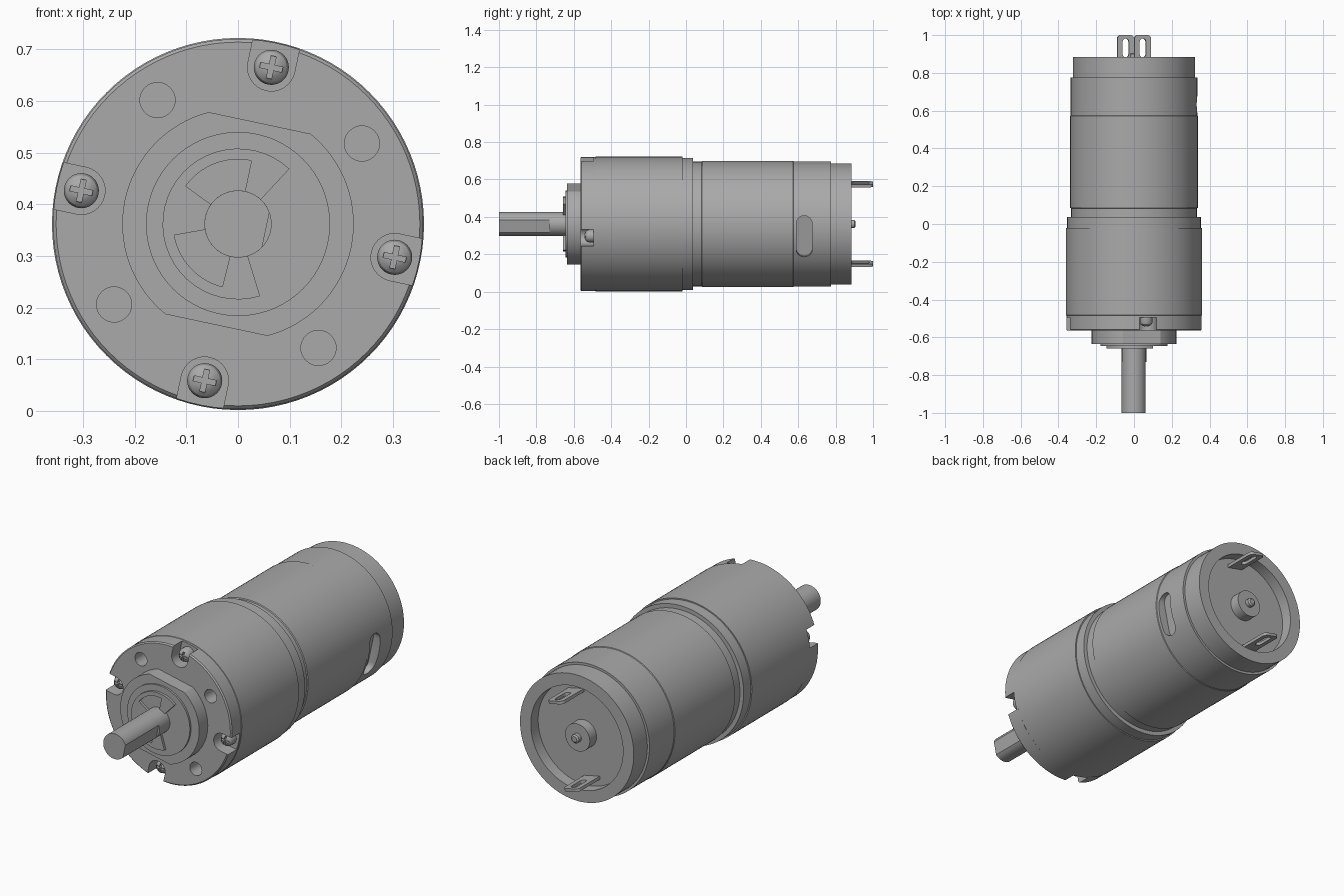
import bpy, bmesh
from math import sin, cos, radians, pi, acos, degrees
from mathutils import Vector

if "Cube" in bpy.data.objects:
    bpy.data.objects.remove(bpy.data.objects["Cube"])

CZ = 0.362      # height of the motor axis
TILT = 78       # roll angle shared by the screws, boss flats and terminals

metal = bpy.data.materials.new("grey metal")
metal.use_nodes = True
GREY = (0.4, 0.4, 0.4, 1)
metal.diffuse_color = GREY
metal.node_tree.nodes["Principled BSDF"].inputs["Base Color"].default_value = GREY


def finish(name, bm):
    bmesh.ops.recalc_face_normals(bm, faces=bm.faces)
    mesh = bpy.data.meshes.new(name)
    bm.to_mesh(mesh)
    bm.free()
    obj = bpy.data.objects.new(name, mesh)
    bpy.context.collection.objects.link(obj)
    mesh.materials.append(metal)
    shade(obj)
    return obj


def select(obj):
    bpy.ops.object.select_all(action='DESELECT')
    obj.select_set(True)
    bpy.context.view_layer.objects.active = obj


def shade(obj):
    select(obj)
    bpy.ops.object.shade_smooth_by_angle(angle=radians(25))


def lathe(name, profile, steps=96, centre=(0, CZ)):
    """Spin (y, radius) points around an axis parallel to y."""
    bm = bmesh.new()
    verts = [bm.verts.new((centre[0] + r, y, centre[1])) for y, r in profile]
    edges = [bm.edges.new(pair) for pair in zip(verts, verts[1:])]
    bmesh.ops.spin(bm, geom=verts + edges, cent=(centre[0], 0, centre[1]),
                   axis=(0, 1, 0), angle=2 * pi, steps=steps)
    bmesh.ops.remove_doubles(bm, verts=bm.verts, dist=0.0001)
    return finish(name, bm)


def prism(name, outline, d0, d1, turn=0, radial=False):
    """Extrude an outline along y, or outward from the axis if radial."""
    out = Vector((cos(radians(turn)), 0, sin(radians(turn))))
    side = Vector((-sin(radians(turn)), 0, cos(radians(turn))))
    bm = bmesh.new()
    rings = []
    for d in (d0, d1):
        u_dir, v_dir, d_dir = (side, Vector((0, 1, 0)), out) if radial else (out, side, Vector((0, 1, 0)))
        rings.append([bm.verts.new(u_dir * u + v_dir * v + d_dir * d + Vector((0, 0, CZ)))
                      for u, v in outline])
        bm.faces.new(rings[-1])
    n = len(outline)
    for i in range(n):
        j = (i + 1) % n
        bm.faces.new((rings[0][i], rings[0][j], rings[1][j], rings[1][i]))
    return finish(name, bm)


def arc(r, a0, a1, steps=16, cu=0, cv=0):
    angles = [radians(a0 + (a1 - a0) * i / steps) for i in range(steps + 1)]
    return [(cu + r * cos(a), cv + r * sin(a)) for a in angles]


def cut(obj, cutters):
    for cutter in cutters:
        mod = obj.modifiers.new("cut", 'BOOLEAN')
        mod.operation = 'DIFFERENCE'
        mod.solver = 'EXACT'
        mod.object = cutter
        select(obj)
        bpy.ops.object.modifier_move_to_index(modifier=mod.name, index=0)
        bpy.ops.object.modifier_apply(modifier=mod.name)
        bpy.data.objects.remove(cutter)
    shade(obj)


quarter_turns = [TILT + 90 * k for k in range(4)]

# Gearbox housing with screw notches and mounting holes
gearbox = lathe("gearbox_housing", [
    (-0.565, 0), (-0.565, 0.352), (-0.559, 0.358), (-0.485, 0.358), (-0.483, 0.36),
    (-0.02, 0.36), (-0.02, 0.354), (0.038, 0.354), (0.038, 0)])
notch = [(0.45, 0.046)] + arc(0.046, 90, 270, cu=0.31) + [(0.45, -0.046)]
cutters = []
for turn in quarter_turns:
    cutters.append(prism("notch_cutter", notch, -0.7, -0.495, turn))
    cutters.append(prism("hole_cutter", arc(0.034, 0, 348.75, 31, cu=0.286), -0.7, -0.48, turn + 45))
cut(gearbox, cutters)

# Cross-head screws
plus = []
for k in range(4):
    c, s = cos(k * pi / 2), sin(k * pi / 2)
    for u, v in ((0.005, -0.005), (0.022, -0.005), (0.022, 0.005)):
        plus.append((0.31 + u * c - v * s, u * s + v * c))
for i, turn in enumerate(quarter_turns):
    a = radians(turn)
    screw = lathe(f"screw_{i + 1}", [
        (-0.49, 0), (-0.49, 0.034), (-0.52, 0.034), (-0.53, 0.03), (-0.538, 0.021),
        (-0.542, 0.011), (-0.543, 0)], 32, (0.31 * cos(a), CZ + 0.31 * sin(a)))
    cut(screw, [prism("cross_cutter", plus, -0.6, -0.528, turn)])

# Front boss with two flats, bearing and retaining clip
half = degrees(acos(0.2 / 0.224))
boss = arc(0.224, half, 180 - half, 32) + arc(0.224, 180 + half, 360 - half, 32)
prism("front_boss", boss, -0.635, -0.56, TILT)
lathe("bearing", [(-0.63, 0), (-0.645, 0.0), (-0.645, 0.178), (-0.63, 0.178), (-0.63, 0)])


def sector(r0, r1, a0, a1):
    return arc(r1, a0, a1, 32) + arc(r0, a1, a0, 32)


clip = prism("retaining_clip", sector(0.06, 0.146, 47, 287), -0.658, -0.64)
cut(clip, [prism("clip_window_cutter", sector(0.05, 0.125, a0, a1), -0.7, -0.6)
           for a0, a1 in ((78, 144), (190, 256))])

# Output shaft with a flat on one side
lathe("shaft_root", [(-0.73, 0), (-0.73, 0.065), (-0.6, 0.065), (-0.6, 0)], 48)
half = degrees(acos(0.055 / 0.065))
prism("shaft_end", arc(0.065, half, 360 - half, 40), -1, -0.73, TILT - 90)

# Motor can with a recessed back and a side slot
can = lathe("motor_can", [
    (0.03, 0), (0.03, 0.333), (0.083, 0.333), (0.086, 0.338), (0.572, 0.338), (0.575, 0.335),
    (0.775, 0.335), (0.775, 0.323), (0.885, 0.323), (0.885, 0.262), (0.825, 0.262), (0.825, 0)])


def slot(width, length, centre_u, centre_v):
    """Rounded slot, long in its first coordinate."""
    r, h = width / 2, (length - width) / 2
    return arc(r, -90, 90, 12, centre_u + h, centre_v) + arc(r, 90, 270, 12, centre_u - h, centre_v)


cut(can, [prism("slot_cutter", slot(0.085, 0.225, 0, 0.632), 0.29, 0.45, TILT - 90, radial=True)])

# Rear bearing hub and shaft tip
lathe("rear_hub", [(0.82, 0), (0.82, 0.07), (0.88, 0.07), (0.88, 0)], 48)
lathe("rear_shaft_tip", [(0.87, 0), (0.87, 0.022), (0.9, 0.022), (0.906, 0.014), (0.906, 0)], 32)

# Terminals with slotted eyelets
tab = [(-0.045, 0.82), (0.045, 0.82)] + arc(0.02, 0, 90, 6, 0.025, 0.98) + arc(0.02, 90, 180, 6, -0.025, 0.98)
eyelet = [(v, u) for u, v in slot(0.034, 0.1, 0.932, 0)]
for name, turn in (("upper_terminal", TILT), ("lower_terminal", TILT + 180)):
    terminal = prism(name, tab, 0.21, 0.225, turn, radial=True)
    cut(terminal, [prism("eyelet_cutter", eyelet, 0.1, 0.3, turn, radial=True)])
